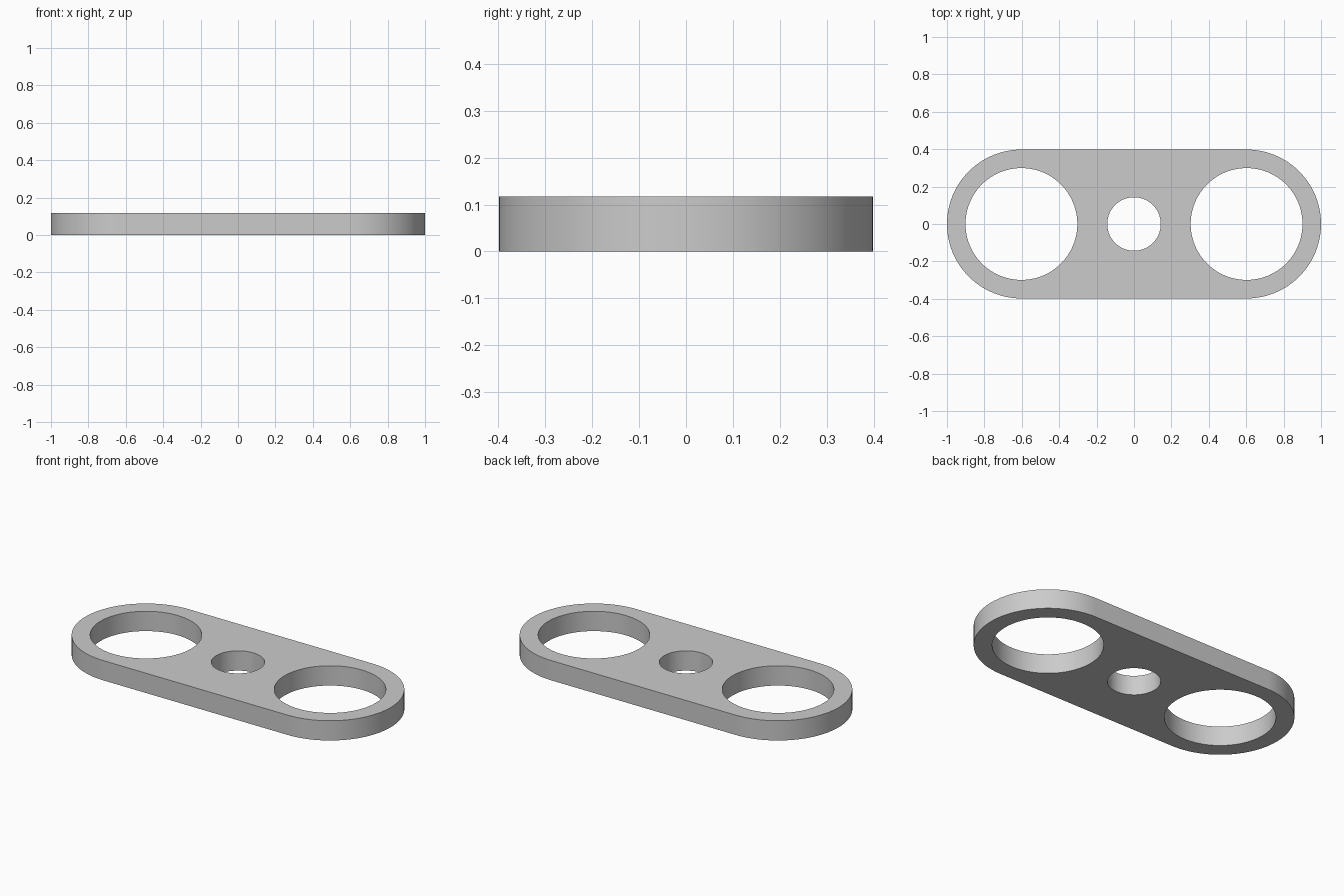
import bpy, bmesh, math

if "Cube" in bpy.data.objects:
    bpy.data.objects.remove(bpy.data.objects["Cube"])

END_X, END_R = 0.602, 0.398      # rounded ends
RING_R, CENTRE_R = 0.299, 0.143  # through holes
HEIGHT = 0.117


def arc(cx, r, start, sweep, n, closed=False):
    """Points along an arc centred on (cx, 0)."""
    steps = n if closed else n + 1
    return [(cx + r * math.cos(start + sweep * i / n),
             r * math.sin(start + sweep * i / n), 0) for i in range(steps)]


def add_loop(bm, pts):
    verts = [bm.verts.new(p) for p in pts]
    return [bm.edges.new((v, verts[(i + 1) % len(verts)])) for i, v in enumerate(verts)]


bm = bmesh.new()

# Stadium outline
edges = add_loop(bm, arc(END_X, END_R, -math.pi / 2, math.pi, 48)
                 + arc(-END_X, END_R, math.pi / 2, math.pi, 48))

# Two large end holes and the small centre hole
for cx, r in ((-END_X, RING_R), (0, CENTRE_R), (END_X, RING_R)):
    edges += add_loop(bm, arc(cx, r, 0, 2 * math.pi, 96, True))

# Fill the flat profile and extrude it upward
bmesh.ops.triangle_fill(bm, use_beauty=True, use_dissolve=False, edges=edges, normal=(0, 0, 1))
ext = bmesh.ops.extrude_face_region(bm, geom=bm.faces[:], use_keep_orig=True)
top = [g for g in ext["geom"] if isinstance(g, bmesh.types.BMVert)]
bmesh.ops.translate(bm, verts=top, vec=(0, 0, HEIGHT))
bmesh.ops.recalc_face_normals(bm, faces=bm.faces[:])

mesh = bpy.data.meshes.new("link_plate")
bm.to_mesh(mesh)
bm.free()
plate = bpy.data.objects.new("link_plate", mesh)
bpy.context.collection.objects.link(plate)

# Plain grey
grey = bpy.data.materials.new("plain grey")
grey.diffuse_color = (0.6, 0.6, 0.6, 1)
grey.use_nodes = True
grey.node_tree.nodes["Principled BSDF"].inputs["Base Color"].default_value = grey.diffuse_color
mesh.materials.append(grey)

# Smooth curved walls, crisp rims
bpy.context.view_layer.objects.active = plate
plate.select_set(True)
bpy.ops.object.shade_smooth_by_angle(angle=math.radians(30))
